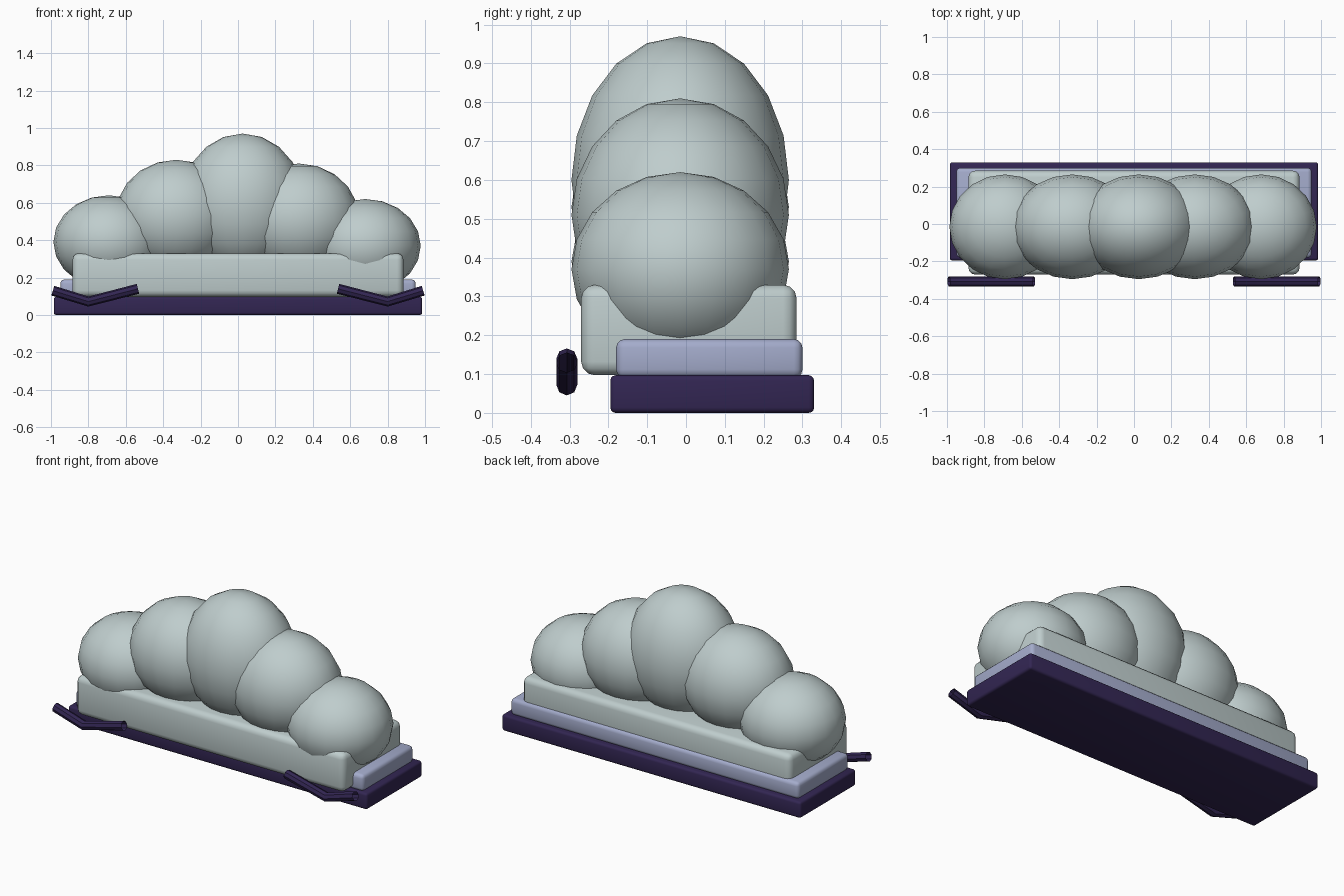
import bpy

cube = bpy.data.objects.get("Cube")
if cube:
    bpy.data.objects.remove(cube, do_unlink=True)


def material(name, rgb):
    m = bpy.data.materials.new(name)
    m.use_nodes = True
    m.diffuse_color = (*rgb, 1)
    m.node_tree.nodes["Principled BSDF"].inputs["Base Color"].default_value = (*rgb, 1)
    return m


PALE = material("pale grey", (0.52, 0.61, 0.61))
LAVENDER = material("lavender", (0.37, 0.41, 0.60))
DARK = material("dark purple", (0.032, 0.019, 0.085))


def finish(name, mat, angle):
    ob = bpy.context.object
    ob.name = name
    ob.data.materials.clear()
    ob.data.materials.append(mat)
    bpy.ops.object.shade_smooth_by_angle(angle=angle)
    return ob


def slab(name, mat, half_x, y0, y1, z0, z1, bevel):
    """Rounded box, symmetric in x."""
    bpy.ops.mesh.primitive_cube_add(size=1, location=(0, (y0 + y1) / 2, (z0 + z1) / 2))
    ob = bpy.context.object
    ob.scale = (2 * half_x, y1 - y0, z1 - z0)
    bpy.ops.object.transform_apply(location=False, rotation=False, scale=True)
    mod = ob.modifiers.new("Rounded edges", "BEVEL")
    mod.width = bevel
    mod.segments = 3
    bpy.ops.object.modifier_apply(modifier=mod.name)
    finish(name, mat, 0.7)


def puff(name, x, z, rx, rz):
    """Squashed ball of the cloud-like top."""
    bpy.ops.mesh.primitive_uv_sphere_add(segments=20, ring_count=10, radius=1,
                                         location=(x, -0.015, z))
    bpy.context.object.scale = (rx, 0.28, rz)
    bpy.ops.object.transform_apply(location=False, rotation=False, scale=True)
    finish(name, PALE, 1.2)


def bent_tube(name, side):
    """Open tube bent into a shallow V."""
    curve = bpy.data.curves.new(name, "CURVE")
    curve.dimensions = "3D"
    curve.bevel_depth = 0.027
    curve.bevel_resolution = 2
    spline = curve.splines.new("POLY")
    path = [(0.99, 0.13), (0.8, 0.072), (0.535, 0.14)]
    spline.points.add(len(path) - 1)
    for point, (x, z) in zip(spline.points, path):
        point.co = (side * x, -0.307, z, 1)
    ob = bpy.data.objects.new(name, curve)
    bpy.context.collection.objects.link(ob)
    bpy.ops.object.select_all(action="DESELECT")
    ob.select_set(True)
    bpy.context.view_layer.objects.active = ob
    bpy.ops.object.convert(target="MESH")
    finish(name, DARK, 0.6)


# Stacked base
slab("bottom_plate", DARK, 0.985, -0.195, 0.33, 0, 0.097, 0.014)
slab("middle_plate", LAVENDER, 0.95, -0.18, 0.30, 0.09, 0.19, 0.022)
slab("upper_block", PALE, 0.885, -0.27, 0.285, 0.097, 0.33, 0.035)

# Puffs, from the right end to the left end
puff("outer_right_puff", -0.69, 0.39, 0.297, 0.25)
puff("inner_right_puff", -0.33, 0.53, 0.325, 0.30)
puff("centre_puff", 0.025, 0.60, 0.33, 0.37)
puff("inner_left_puff", 0.325, 0.51, 0.325, 0.30)
puff("outer_left_puff", 0.68, 0.37, 0.297, 0.25)

# Front tubes
for side, label in ((-1, "right"), (1, "left")):
    bent_tube(label + "_front_tube", side)
